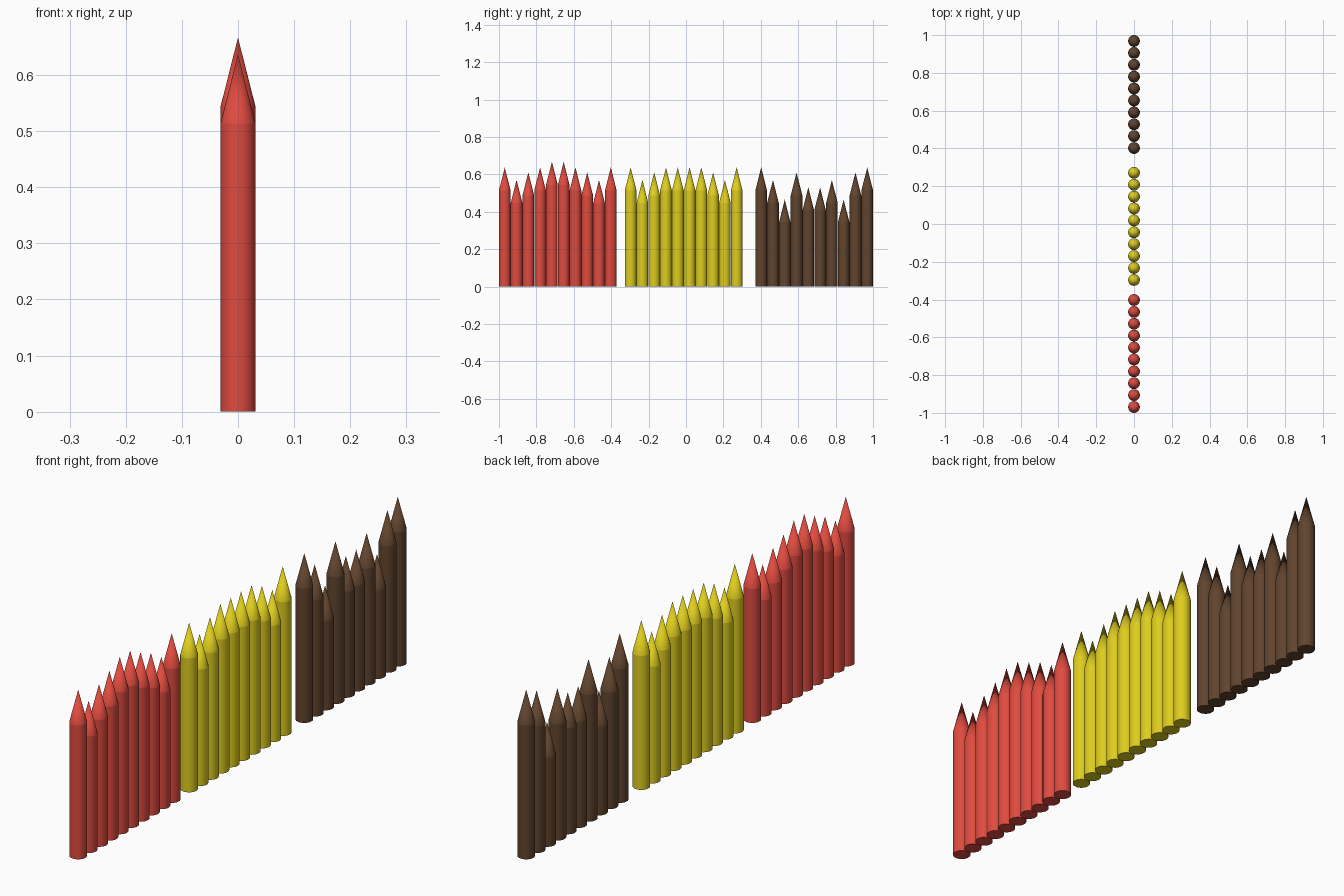
import bpy, bmesh
from math import cos, sin, pi

if "Cube" in bpy.data.objects:
    bpy.data.objects.remove(bpy.data.objects["Cube"])

SIDES, RADIUS, CONE, STEP = 32, 0.0311, 0.123, 0.063


def material(name, rgb):
    mat = bpy.data.materials.new(name)
    mat.diffuse_color = (*rgb, 1)
    mat.use_nodes = True
    mat.node_tree.nodes["Principled BSDF"].inputs["Base Color"].default_value = mat.diffuse_color
    return mat


def pencil(name, y, tip, mat):
    # round shaft with a flat bottom and a pointed top
    bm = bmesh.new()
    rings = []
    for z in (0, tip - CONE):
        rings.append([bm.verts.new((RADIUS * cos(2 * pi * i / SIDES),
                                    RADIUS * sin(2 * pi * i / SIDES), z))
                      for i in range(SIDES)])
    low, high = rings
    point = bm.verts.new((0, 0, tip))
    bm.faces.new(low[::-1])
    for i in range(SIDES):
        j = (i + 1) % SIDES
        bm.faces.new((low[i], low[j], high[j], high[i])).smooth = True
        bm.faces.new((high[i], high[j], point)).smooth = True
    # crisp edges at the bottom rim and the shoulder
    for e in bm.edges:
        if abs(e.verts[0].co.z - e.verts[1].co.z) < 1e-6:
            e.smooth = False
    mesh = bpy.data.meshes.new(name)
    bm.to_mesh(mesh)
    bm.free()
    mesh.materials.append(mat)
    obj = bpy.data.objects.new(name, mesh)
    obj.location.y = y
    bpy.context.collection.objects.link(obj)


# three rows of ten: colour, first centre, tip heights
A, B, C, D, E, F = 0.667, 0.637, 0.61, 0.57, 0.53, 0.465
rows = [
    ("red", (0.74, 0.07, 0.05), -0.969, (B, D, C, B, A, A, B, C, D, B)),
    ("yellow", (0.73, 0.61, 0.013), -0.296, (B, D, C, B, B, B, B, C, D, B)),
    ("brown", (0.12, 0.058, 0.027), 0.402, (B, D, F, C, E, E, D, F, C, B)),
]
for colour, rgb, start, tips in rows:
    mat = material(colour + "_paint", rgb)
    for i, tip in enumerate(tips):
        pencil(f"{colour}_pencil_{i + 1}", start + i * STEP, tip, mat)
